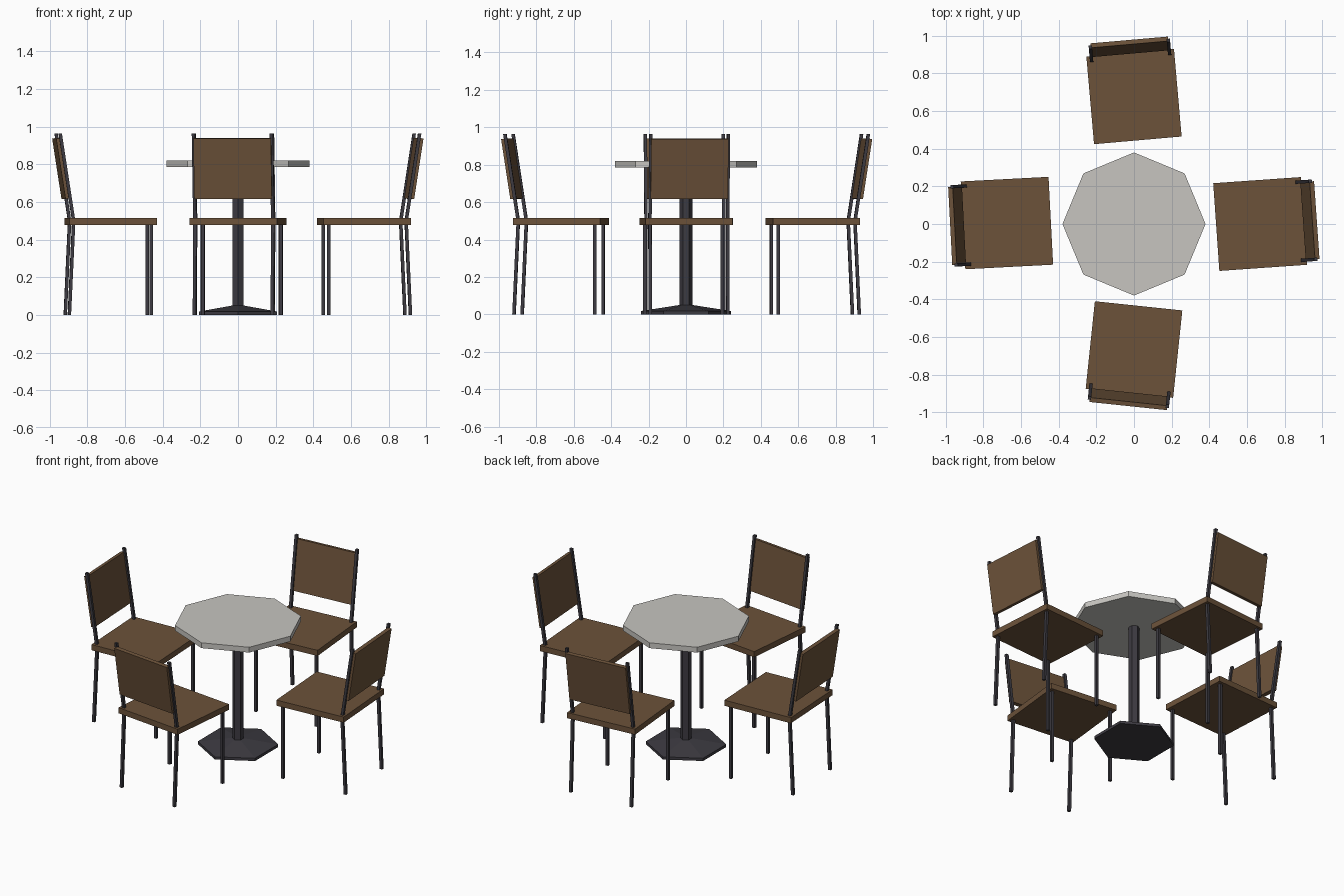
import bpy, bmesh
from math import radians, cos, sin, atan2
from mathutils import Matrix

cube = bpy.data.objects.get("Cube")
if cube:
    bpy.data.objects.remove(cube, do_unlink=True)


def material(name, rgb):
    m = bpy.data.materials.new(name)
    m.use_nodes = True
    m.diffuse_color = (*rgb, 1)
    m.node_tree.nodes["Principled BSDF"].inputs["Base Color"].default_value = (*rgb, 1)
    return m


WOOD = material("brown_wood", (0.15, 0.085, 0.042))
METAL = material("dark_metal", (0.046, 0.043, 0.053))
STONE = material("pale_stone", (0.57, 0.56, 0.53))


def finish(name, bm, mat, matrix=Matrix()):
    bmesh.ops.recalc_face_normals(bm, faces=bm.faces)
    mesh = bpy.data.meshes.new(name)
    bm.to_mesh(mesh)
    bm.free()
    mesh.materials.append(mat)
    ob = bpy.data.objects.new(name, mesh)
    ob.matrix_world = matrix
    bpy.context.collection.objects.link(ob)
    return ob


def loft(bm, rings):
    """Skin a stack of equal-sized point rings and cap both ends."""
    loops = [[bm.verts.new(p) for p in ring] for ring in rings]
    for a, b in zip(loops, loops[1:]):
        for i in range(len(a)):
            j = (i + 1) % len(a)
            bm.faces.new((a[i], a[j], b[j], b[i]))
    bm.faces.new(loops[0][::-1])
    bm.faces.new(loops[-1])


def turned(name, sides, profile, mat, start=0.0):
    """Many-sided solid from (radius, height) pairs."""
    angles = [start + radians(360) * i / sides for i in range(sides)]
    bm = bmesh.new()
    loft(bm, [[(r * cos(a), r * sin(a), z) for a in angles] for r, z in profile])
    return finish(name, bm, mat)


def box(name, size, matrix, mat, local=Matrix()):
    bm = bmesh.new()
    bmesh.ops.create_cube(bm, size=1, matrix=local @ Matrix.Diagonal((*size, 1)))
    return finish(name, bm, mat, matrix)


def bars(name, path, matrix):
    """Mirrored pair of square bars following (y, z) points."""
    h = 0.0088
    bm = bmesh.new()
    for x in (-0.208, 0.208):
        loft(bm, [[(x + h * sx, y + h * sy, z)
                   for sx, sy in ((-1, -1), (1, -1), (1, 1), (-1, 1))] for y, z in path])
    return finish(name, bm, METAL, matrix)


# Table
turned("table_top", 8, [(0.38, 0.785), (0.38, 0.82)], STONE)
turned("table_post", 6, [(0.034, 0.03), (0.034, 0.786)], METAL, radians(90))
turned("table_base", 6, [(0.24, 0), (0.24, 0.018), (0.034, 0.05)], METAL, radians(90))

# Back uprights: foot, bend inside the seat, top
FOOT, BEND, TOP = (-0.232, 0), (-0.209, 0.498), (-0.281, 0.965)
LEAN = atan2(BEND[0] - TOP[0], TOP[1] - BEND[1])


def chair(name, x, y, turn):
    m = Matrix.Translation((x, y, 0)) @ Matrix.Rotation(radians(turn), 4, "Z")
    box(name + "_seat", (0.467, 0.467, 0.037), m, WOOD, Matrix.Translation((0, 0, 0.497)))
    bars(name + "_front_legs", [(0.203, 0), (0.203, 0.485)], m)
    bars(name + "_back_legs", [FOOT, BEND, TOP], m)
    # Backrest plank, leaning with the uprights
    tilt = Matrix.Translation((0, -0.253 - 0.012, 0.778)) @ Matrix.Rotation(LEAN, 4, "X")
    box(name + "_backrest", (0.414, 0.024, 0.325), m, WOOD, tilt)


# Four chairs, each slightly askew
chair("front_chair", 0, -0.667, -6)
chair("left_chair", 0.67, 0, 94)
chair("back_chair", 0, 0.677, 185)
chair("right_chair", -0.675, 0.005, -87)
